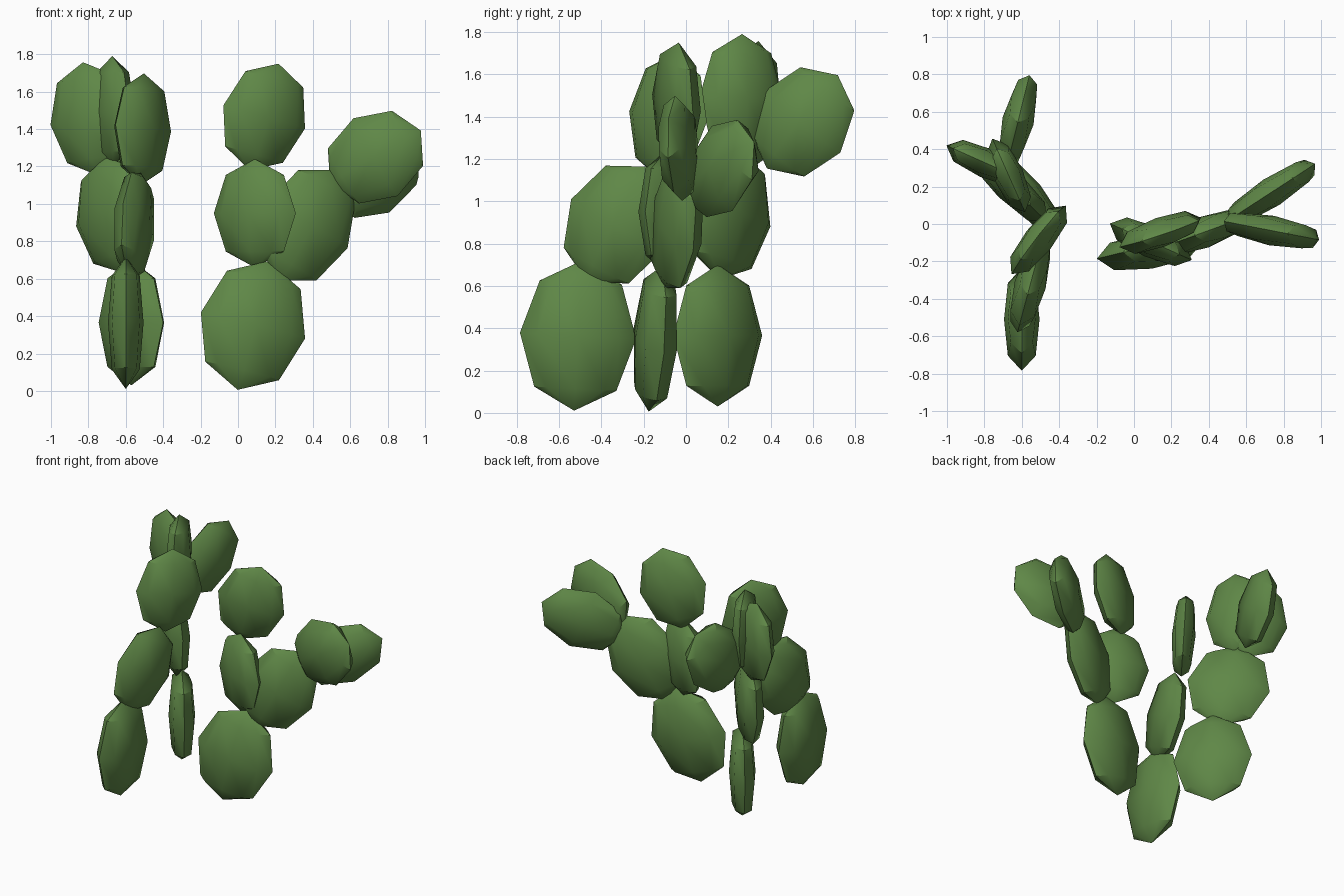
import bpy, bmesh, math
from mathutils import Matrix, Vector

if "Cube" in bpy.data.objects:
    bpy.data.objects.remove(bpy.data.objects["Cube"])

green = bpy.data.materials.new("cactus green")
green.diffuse_color = (0.115, 0.245, 0.063, 1)
green.use_nodes = True
green.node_tree.nodes["Principled BSDF"].inputs["Base Color"].default_value = green.diffuse_color


def pad(name, centre, yaw, roll, lean, width, height, thick):
    """Squashed low-poly sphere, poles at its tips.
    yaw: direction of its width, roll: tilt within its plane, lean: tilt backwards."""
    bm = bmesh.new()
    bmesh.ops.create_uvsphere(bm, u_segments=8, v_segments=4, radius=0.5)
    # blunter rim
    for v in bm.verts:
        y = min(abs(v.co.y) * 2, 1)
        v.co.y = 0 if y < 1e-4 else math.copysign(0.5 * y ** 0.7, v.co.y)
    size = Matrix.Diagonal((width, thick, height, 1))
    rot = (Matrix.Rotation(math.radians(yaw), 4, 'Z')
           @ Matrix.Rotation(math.radians(-lean), 4, 'X')
           @ Matrix.Rotation(math.radians(roll), 4, 'Y'))
    bm.transform(Matrix.Translation(Vector(centre)) @ rot @ size)
    for f in bm.faces:
        f.smooth = True
    me = bpy.data.meshes.new(name)
    bm.to_mesh(me)
    bm.free()
    me.set_sharp_from_angle(angle=math.radians(40))
    me.materials.append(green)
    ob = bpy.data.objects.new(name, me)
    bpy.context.collection.objects.link(ob)


# right plant: base, two middle pads, three top pads
pad("right_base_pad", (0.08, -0.145, 0.35), 9, 14, 3, 0.58, 0.71, 0.19)
pad("right_middle_pad", (0.09, -0.095, 0.95), -24, 0, 0, 0.48, 0.58, 0.17)
pad("right_branch_pad", (0.37, -0.045, 0.885), 20, 28, 0, 0.52, 0.67, 0.17)
pad("right_top_pad", (0.14, -0.045, 1.465), 19, 15, -3, 0.48, 0.59, 0.16)
pad("right_outer_front_pad", (0.735, -0.035, 1.25), -11, 60, 0, 0.48, 0.57, 0.16)
pad("right_outer_back_pad", (0.735, 0.17, 1.155), 33, 66, 0, 0.44, 0.61, 0.16)

# front left plant: three stacked pads
pad("front_base_pad", (-0.60, -0.51, 0.365), 90, 3, 0, 0.55, 0.71, 0.19)
pad("front_middle_pad", (-0.555, -0.325, 0.89), 75, 28, 0, 0.51, 0.62, 0.17)
pad("front_top_pad", (-0.51, -0.085, 1.40), 52, 6, 3, 0.47, 0.60, 0.16)

# back left plant: base, middle and a fan of three top pads
pad("back_base_pad", (-0.57, 0.15, 0.365), -51, 0, 0, 0.54, 0.67, 0.18)
pad("back_middle_pad", (-0.665, 0.205, 0.94), -44, -12, 0, 0.57, 0.63, 0.17)
pad("back_top_left_pad", (-0.79, 0.325, 1.455), -24, -8, 0, 0.47, 0.61, 0.16)
pad("back_top_middle_pad", (-0.67, 0.26, 1.49), 114, 1, 0, 0.43, 0.60, 0.16)
pad("back_top_rear_pad", (-0.62, 0.55, 1.375), 76, 38, 0, 0.47, 0.56, 0.17)
